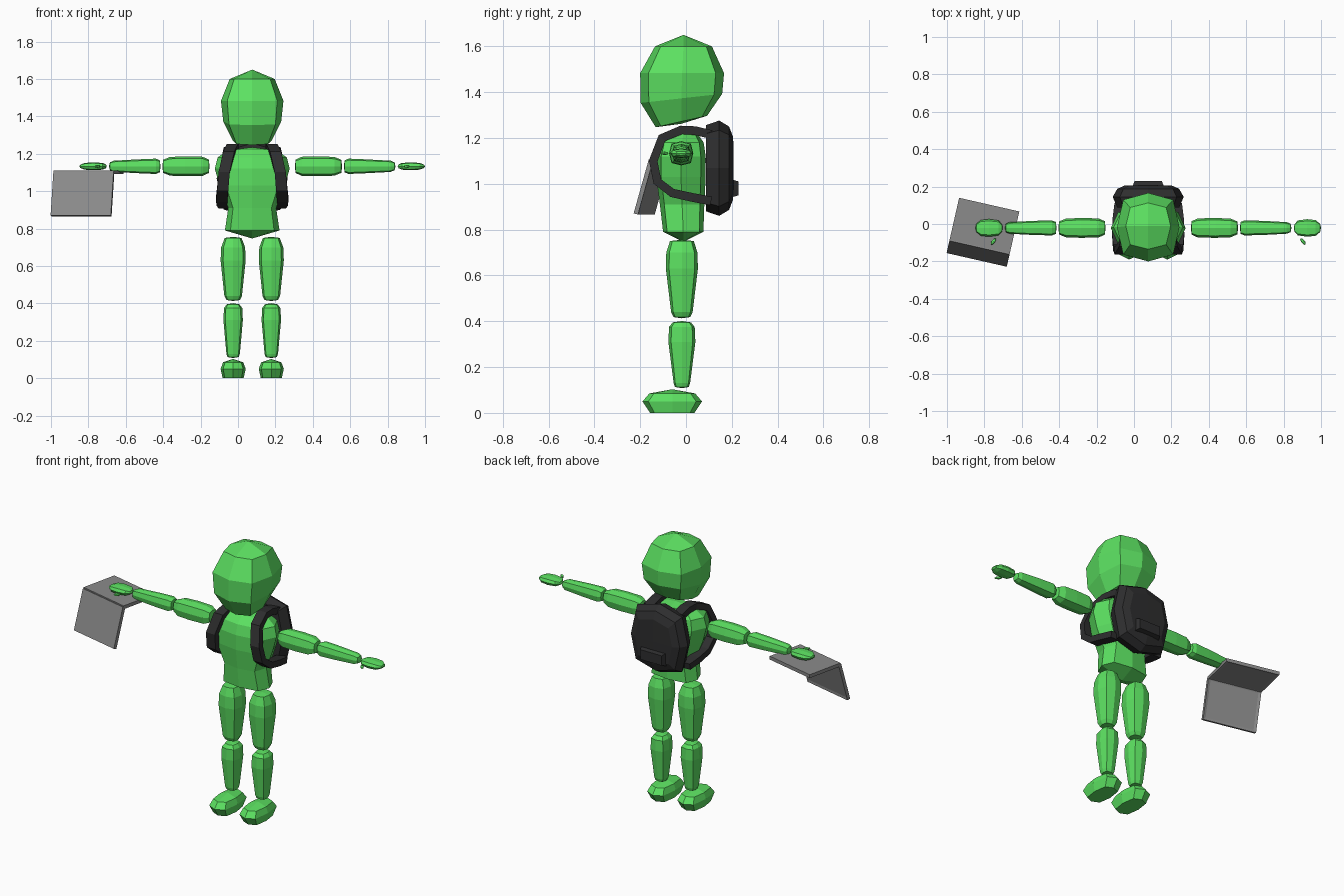
import bpy, bmesh, math
from mathutils import Matrix, Vector

if "Cube" in bpy.data.objects:
    bpy.data.objects.remove(bpy.data.objects["Cube"])

CX = 0.076   # body centre line


def material(name, rgb):
    m = bpy.data.materials.new(name)
    m.diffuse_color = (*rgb, 1)
    m.use_nodes = True
    m.node_tree.nodes["Principled BSDF"].inputs["Base Color"].default_value = m.diffuse_color
    return m


GREEN = material("green", (0.107, 0.75, 0.12))
BLACK = material("charcoal", (0.027, 0.027, 0.028))
GRAY = material("gray", (0.26, 0.26, 0.26))


def finish(name, bm, mat):
    bmesh.ops.recalc_face_normals(bm, faces=bm.faces[:])
    me = bpy.data.meshes.new(name)
    bm.to_mesh(me)
    bm.free()
    me.materials.append(mat)
    ob = bpy.data.objects.new(name, me)
    bpy.context.collection.objects.link(ob)
    return ob


def shell(name, axis, rings, ends, mat, side=1, k=0.8):
    """Eight-sided loft; rings are (t, cu, cv, hu, hv[, tilt]), ends are apex t."""
    bm = bmesh.new()

    def vert(t, u, v):
        x, y, z = {"x": (t, u, v), "y": (u, t, v), "z": (u, v, t)}[axis]
        return bm.verts.new((CX + side * x, y, z))

    shape = [(1, 0), (k, k), (0, 1), (-k, k), (-1, 0), (-k, -k), (0, -1), (k, -k)]
    loops = []
    for r in rings:
        t, cu, cv, hu, hv = r[:5]
        tilt = r[5] if len(r) > 5 else 0
        loops.append([vert(t + tilt * b, cu + a * hu, cv + b * hv) for a, b in shape])
    for a, b in zip(loops, loops[1:]):
        for i in range(8):
            j = (i + 1) % 8
            bm.faces.new((a[i], a[j], b[j], b[i]))
    for loop, r, t in ((loops[0], rings[0], ends[0]), (loops[-1], rings[-1], ends[1])):
        c = vert(t, r[1], r[2])
        for i in range(0, 8, 2):
            bm.faces.new((c, loop[i], loop[i + 1], loop[(i + 2) % 8]))
    return finish(name, bm, mat)


def strap(name, path, hw, ht, mat, side):
    """Flat band swept along a path, width across x."""
    bm = bmesh.new()
    pts = [Vector(p) for p in path]
    loops = []
    for i, p in enumerate(pts):
        d = pts[min(i + 1, len(pts) - 1)] - pts[max(i - 1, 0)]
        n = Vector((0, -d.z, d.y)).normalized() * ht
        loops.append([])
        for w, h in ((hw, 1), (hw, -1), (-hw, -1), (-hw, 1)):
            q = p + n * h
            loops[-1].append(bm.verts.new((CX + side * (q.x + w), q.y, q.z)))
    for a, b in zip(loops, loops[1:]):
        for i in range(4):
            j = (i + 1) % 4
            bm.faces.new((a[i], a[j], b[j], b[i]))
    bm.faces.new(loops[0])
    bm.faces.new(loops[-1])
    return finish(name, bm, mat)


# Head and torso
shell("head", "z", [
    (1.272, 0, -0.02, 0.105, 0.112, 0.025),
    (1.373, 0, -0.02, 0.155, 0.178, 0.02),
    (1.483, 0, -0.017, 0.167, 0.183),
    (1.60, 0, -0.011, 0.12, 0.124)], (1.262, 1.65), GREEN)
shell("torso", "z", [
    (0.79, 0, -0.012, 0.146, 0.088),
    (0.91, 0, -0.017, 0.128, 0.097),
    (1.03, 0, -0.022, 0.175, 0.108),
    (1.12, 0, -0.022, 0.20, 0.108),
    (1.18, 0, -0.018, 0.185, 0.095),
    (1.22, 0, -0.01, 0.13, 0.06)], (0.747, 1.235), GREEN)

# Limbs, mirrored about the body centre line
AY, AZ, LX, LY = -0.021, 1.133, 0.102, -0.018
ARM = {
    "upper_arm": [(0.232, .036, .036), (0.265, .051, .051), (0.36, .053, .053),
                  (0.44, .050, .050), (0.476, .035, .035)],
    "forearm": [(0.494, .032, .032), (0.515, .040, .041), (0.61, .038, .037),
                (0.74, .031, .030), (0.761, .023, .021)],
    "hand": [(0.782, .020, .010), (0.80, .040, .018), (0.85, .047, .021),
             (0.895, .042, .018), (0.919, .022, .009)],
}
LEG = {
    "thigh": [(0.418, .036, .036), (0.44, .047, .047), (0.63, .067, .070),
              (0.70, .064, .068), (0.75, .045, .052)],
    "shin": [(0.113, .030, .030), (0.13, .036, .036), (0.31, .052, .059),
             (0.375, .049, .056), (0.395, .034, .040)],
}
for s, tag in ((1, "left"), (-1, "right")):
    for part, rows in ARM.items():
        shell(f"{tag}_{part}", "x", [(t, AY, AZ, a, b) for t, a, b in rows],
              (rows[0][0] - .004, rows[-1][0] + .005), GREEN, s)
    shell(f"{tag}_thumb", "y", [
        (-0.108, 0.836, AZ, .006, .004), (-0.094, 0.829, AZ, .012, .008),
        (-0.08, 0.819, AZ, .007, .005)], (-0.112, -0.076), GREEN, s)
    for part, rows in LEG.items():
        shell(f"{tag}_{part}", "z", [(t, LX, LY, a, b) for t, a, b in rows],
              (rows[0][0] - .005, rows[-1][0] + .006), GREEN, s)
    shell(f"{tag}_foot", "z", [
        (0.0, LX, -0.06, .056, .097), (0.05, LX, -0.06, .067, .13),
        (0.085, LX, -0.06, .054, .10)], (0.0, 0.103), GREEN, s)
    # Backpack straps
    strap(f"{tag}_strap", [
        (.10, .11, 1.215), (.10, .04, 1.232), (.105, -.02, 1.235), (.125, -.105, 1.20),
        (.15, -.143, 1.10), (.158, -.125, 1.01), (.163, -.06, .96), (.16, .03, .94),
        (.15, .11, .925)], .03, .019, BLACK, s)

# Backpack with rear pocket
shell("backpack", "y", [
    (0.087, 0, 1.068, .165, .188), (0.145, 0, 1.068, .19, .208),
    (0.188, 0, 1.068, .165, .182), (0.206, 0, 1.068, .125, .135)],
    (0.087, 0.208), BLACK)
shell("backpack_pocket", "y", [
    (0.19, 0, 0.98, .09, .042), (0.23, 0, 0.98, .072, .03)], (0.19, 0.23), BLACK, k=1)

# Open laptop held upside down under the right hand
PLACE = Matrix.Translation((-0.774, 0.1035, 0)) @ Matrix.Rotation(math.radians(-12.8), 4, "Z")


def slab(name, size, local, inset_dir):
    bm = bmesh.new()
    bmesh.ops.create_cube(bm, size=1, matrix=Matrix.Diagonal((*size, 1)))
    bm.normal_update()
    face = [f for f in bm.faces if f.normal.dot(Vector(inset_dir)) > 0.9]
    bmesh.ops.inset_region(bm, faces=face, thickness=0.022, depth=-0.004)
    bm.transform(PLACE @ local)
    return finish(name, bm, GRAY)


slab("laptop_base", (0.33, 0.23, 0.021), Matrix.Translation((0, -0.115, 1.101)), (0, 0, -1))
slab("laptop_screen", (0.33, 0.02, 0.244),
     Matrix.Translation((0, -0.226, 1.103)) @ Matrix.Rotation(math.radians(-16), 4, "X")
     @ Matrix.Translation((0, 0, -0.122)), (0, 1, 0))
